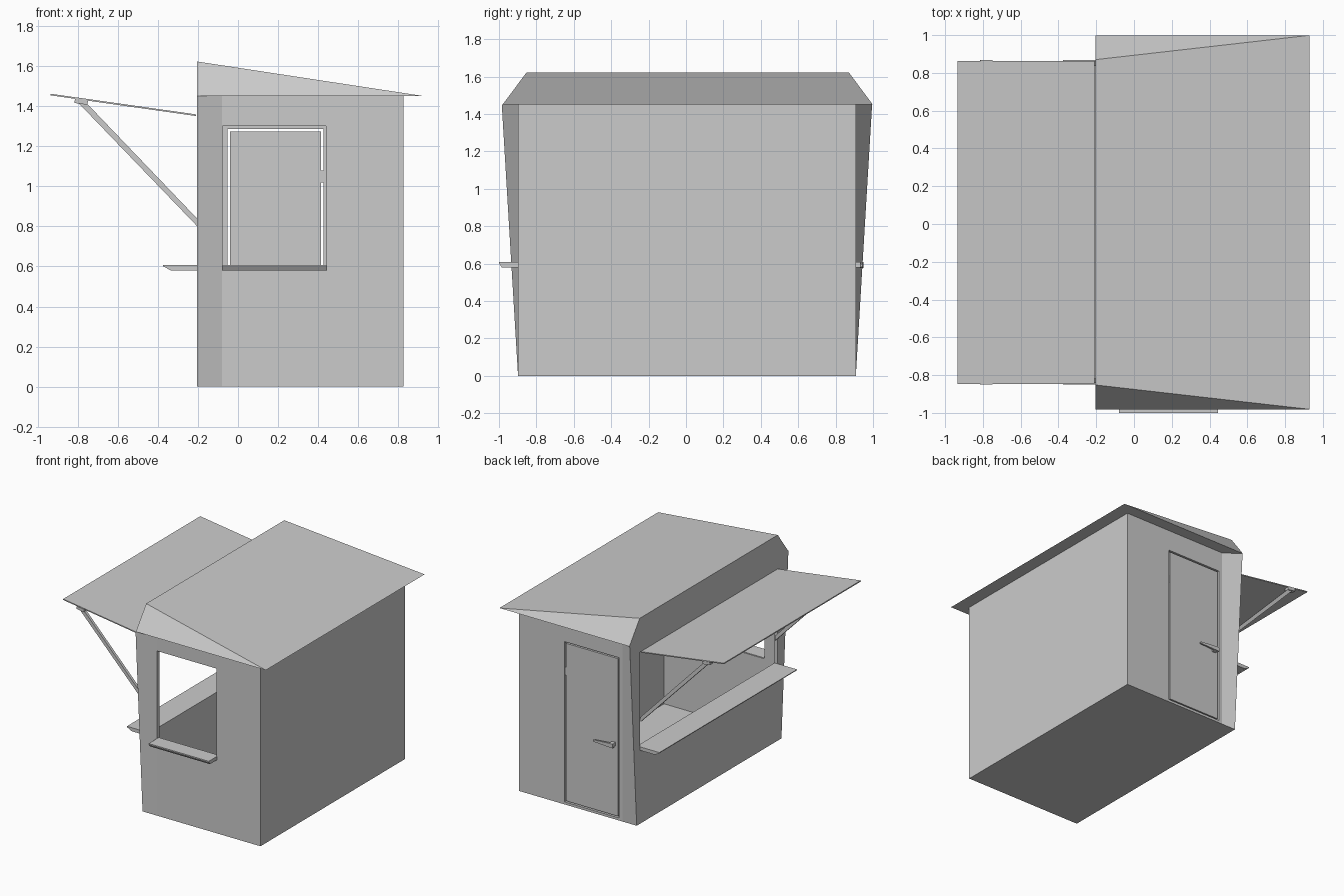
import bpy, math
from mathutils import Vector

if "Cube" in bpy.data.objects:
    bpy.data.objects.remove(bpy.data.objects["Cube"])

YC = 0.009                      # middle of the kiosk in y
WALL, EAVE, RIDGE, OPEN = 0.903, 0.99, 0.861, 0.855
FRONT, BACK, TOP, T = -0.205, 0.825, 1.45, 0.025


def mesh(name, verts, faces):
    me = bpy.data.meshes.new(name)
    me.from_pydata([Vector(v) for v in verts], [], faces)
    ob = bpy.data.objects.new(name, me)
    bpy.context.collection.objects.link(ob)
    bpy.context.view_layer.objects.active = ob
    bpy.ops.object.select_all(action='DESELECT')
    ob.select_set(True)
    bpy.ops.object.mode_set(mode='EDIT')
    bpy.ops.mesh.select_all(action='SELECT')
    bpy.ops.mesh.normals_make_consistent(inside=False)
    bpy.ops.object.mode_set(mode='OBJECT')
    return ob


def loft(name, a, b):
    """Closed solid between two matching outlines."""
    n = len(a)
    sides = [(i, (i + 1) % n, n + (i + 1) % n, n + i) for i in range(n)]
    return mesh(name, a + b, [tuple(range(n)), tuple(range(n, 2 * n))] + sides)


def box(name, x0, x1, y0, y1, z0, z1):
    ring = [(x0, y0), (x1, y0), (x1, y1), (x0, y1)]
    return loft(name, [(x, y, z0) for x, y in ring], [(x, y, z1) for x, y in ring])


def along_y(name, prof, y0, y1):
    return loft(name, [(x, y0, z) for x, z in prof], [(x, y1, z) for x, z in prof])


def beam(name, p, q, w, y0, y1):
    """Bar of width w from p to q in the xz plane."""
    p, q = Vector(p), Vector(q)
    d = (q - p).normalized() * w / 2
    n = Vector((-d.y, d.x))
    return along_y(name, [p + n, q + n, q - n, p - n], y0, y1)


def cut(ob, cutter):
    m = ob.modifiers.new("cut", 'BOOLEAN')
    m.operation, m.solver, m.object = 'DIFFERENCE', 'EXACT', cutter
    bpy.context.view_layer.objects.active = ob
    bpy.ops.object.modifier_apply(modifier=m.name)
    bpy.data.objects.remove(cutter)


# Hut walls: front corners flare outwards towards the top
def outline(z, flare):
    half = [(FRONT, flare), (-0.08, WALL), (BACK, WALL)]
    return ([(x, YC + y - 0.004, z) for x, y in half] +
            [(x, YC - y - 0.004, z) for x, y in reversed(half)])


walls = loft("walls", outline(0, WALL), outline(TOP, EAVE))
yin = WALL - T
cut(walls, box("room_cut", FRONT + T, BACK - T, YC - yin, YC + yin, 0.015, 1.6))
cut(walls, box("counter_cut", -0.4, -0.1, YC - OPEN, YC + OPEN, 0.605, 1.355))
cut(walls, box("window_cut", -0.078, 0.44, -1.2, -0.7, 0.605, 1.30))
cut(walls, box("door_cut", -0.052, 0.426, 0.7, 1.2, 0.02, 1.285))

# Sloping roof with hipped ends
rv = [(FRONT, YC - EAVE, TOP), (FRONT, YC + EAVE, TOP), (0.93, YC + EAVE, TOP),
      (0.93, YC - EAVE, TOP), (FRONT, YC - RIDGE, 1.623), (FRONT, YC + RIDGE, 1.623)]
mesh("roof", rv, [(0, 1, 2, 3), (0, 1, 5, 4), (4, 5, 2, 3), (0, 4, 3), (1, 2, 5)])

# Serving counter and window sill with bevelled undersides
along_y("counter", [(-0.375, 0.608), (FRONT + T, 0.608), (FRONT + T, 0.58), (-0.335, 0.58),
                    (-0.375, 0.602)], YC - OPEN - 0.004, YC + OPEN + 0.004)
sill = [(-1.0, 0.608), (-0.875, 0.608), (-0.875, 0.58), (-0.985, 0.58), (-1.0, 0.602)]
loft("window_sill", [(-0.08, y, z) for y, z in sill], [(0.445, y, z) for y, z in sill])

# Raised awning and its struts
beam("awning", (-0.21, 1.355), (-0.935, 1.458), 0.008, YC - OPEN, YC + OPEN)
for side, s in (("left", 1), ("right", -1)):
    y0, y1 = sorted((YC + s * 0.828, YC + s * 0.85))
    along_y(side + "_strut", [(-0.203, 0.80), (-0.203, 0.838), (-0.765, 1.425), (-0.80, 1.42)], y0, y1)
    beam(side + "_strut_bracket", (-0.815, 1.427), (-0.75, 1.418), 0.022, y0 - 0.008, y1 + 0.008)

# Door with hinge and lever handle
yd = YC + WALL - 0.006
box("door", -0.041, 0.415, yd - 0.022, yd, 0.03, 1.274)
box("door_hinge", 0.412, 0.428, yd - 0.018, yd - 0.006, 1.02, 1.08)
box("handle_base", -0.018, 0.012, yd - 0.03, yd + 0.03, 0.58, 0.608)
loft("handle_lever",
     [(-0.022, yd + y, z) for y, z in ((0.022, 0.576), (0.042, 0.576), (0.042, 0.61), (0.022, 0.61))],
     [(0.15, yd + y, z) for y, z in ((0.028, 0.583), (0.038, 0.583), (0.038, 0.598), (0.028, 0.598))])
